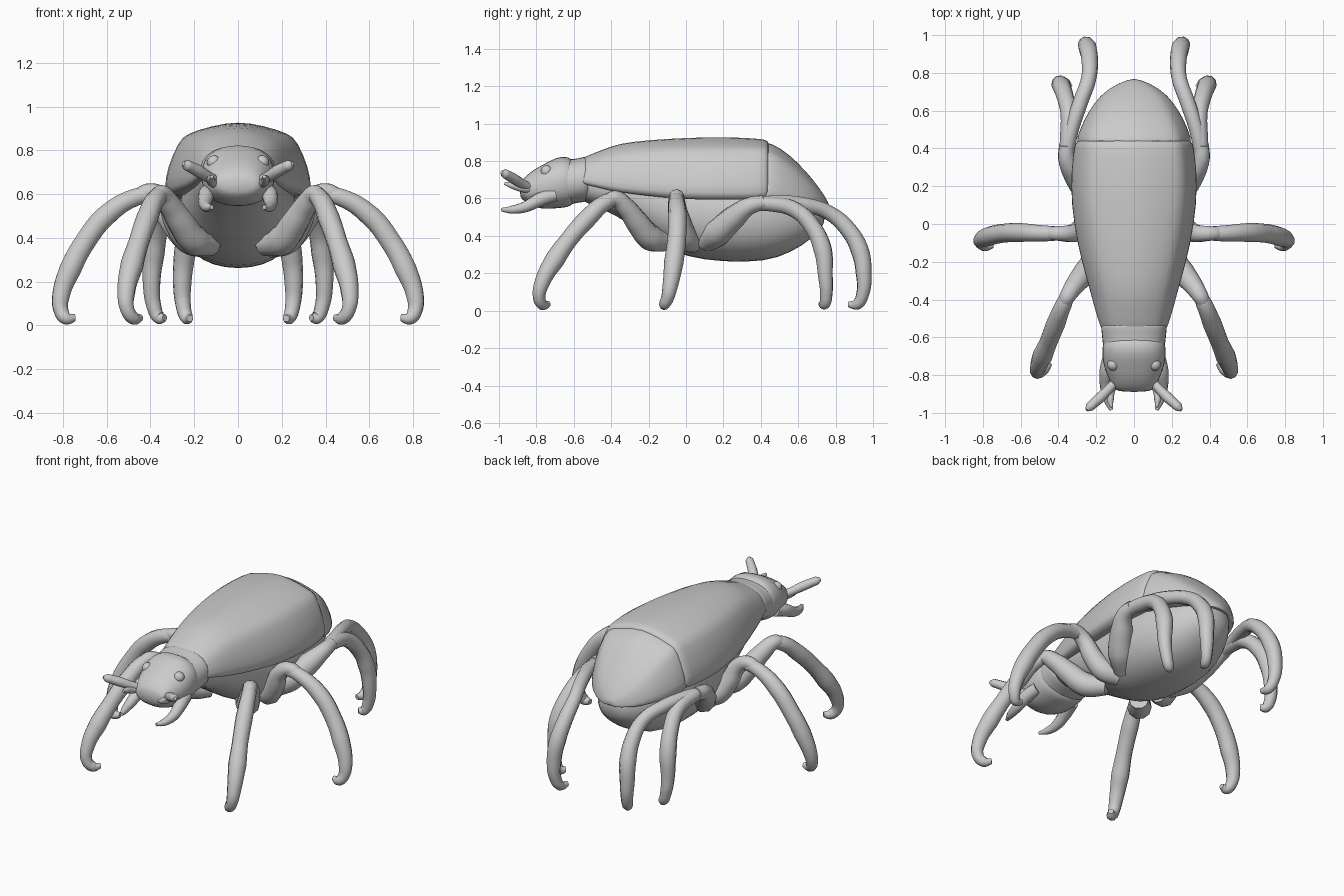
import bpy
import bmesh
from math import cos, sin, pi, copysign

default_cube = bpy.data.objects.get("Cube")
if default_cube:
    bpy.data.objects.remove(default_cube, do_unlink=True)

# One plain grey for the whole insect
grey = bpy.data.materials.new("plain grey")
grey.use_nodes = True
grey_value = (0.6, 0.6, 0.6, 1)
grey.diffuse_color = grey_value
grey.node_tree.nodes["Principled BSDF"].inputs["Base Color"].default_value = grey_value


def finish(obj, sharp_angle=pi / 3):
    """Colour and smooth one finished part."""
    obj.data.materials.append(grey)
    bpy.ops.object.select_all(action="DESELECT")
    obj.select_set(True)
    bpy.context.view_layer.objects.active = obj
    bpy.ops.object.shade_smooth_by_angle(angle=sharp_angle)
    return obj


def loft(name, stations, front_section, back_section):
    """Skin a blend of two sections along y; a station is y, half width, low z, high z."""
    bm = bmesh.new()
    rings = []
    for step, (y, half, low, high) in enumerate(stations):
        blend = step / (len(stations) - 1)
        ring = []
        for (u0, v0), (u1, v1) in zip(front_section, back_section):
            u = u0 + (u1 - u0) * blend
            v = v0 + (v1 - v0) * blend
            ring.append(bm.verts.new((u * half, y, low + v * (high - low))))
        rings.append(ring)
    count = len(front_section)
    for first, second in zip(rings, rings[1:]):
        for i in range(count):
            j = (i + 1) % count
            bm.faces.new((first[i], first[j], second[j], second[i]))
    bm.faces.new(rings[0])
    bm.faces.new(rings[-1])
    bmesh.ops.recalc_face_normals(bm, faces=bm.faces)
    mesh = bpy.data.meshes.new(name)
    bm.to_mesh(mesh)
    bm.free()
    obj = bpy.data.objects.new(name, mesh)
    bpy.context.collection.objects.link(obj)
    rounding = obj.modifiers.new("rounding", "SUBSURF")
    rounding.levels = rounding.render_levels = 1
    finish(obj)


def limb(name, points):
    """Tapered round tubes on both sides; a point is x, y, z, radius."""
    for side, sign in (("left", 1), ("right", -1)):
        curve = bpy.data.curves.new(name, "CURVE")
        curve.dimensions = "3D"
        curve.bevel_depth = 1
        curve.bevel_resolution = 3
        curve.resolution_u = 6
        curve.use_fill_caps = True
        spline = curve.splines.new("BEZIER")
        spline.bezier_points.add(len(points) - 1)
        for knot, (x, y, z, radius) in zip(spline.bezier_points, points):
            knot.co = (sign * x, y, z)
            knot.radius = radius
            knot.handle_left_type = knot.handle_right_type = "AUTO"
        obj = bpy.data.objects.new(side + "_" + name, curve)
        bpy.context.collection.objects.link(obj)
        bpy.ops.object.select_all(action="DESELECT")
        obj.select_set(True)
        bpy.context.view_layer.objects.active = obj
        bpy.ops.object.convert(target="MESH")
        finish(bpy.context.object)


def ball(name, centre, radius):
    bpy.ops.mesh.primitive_uv_sphere_add(segments=16, ring_count=10, radius=radius, location=centre)
    bpy.context.object.name = name
    finish(bpy.context.object)


def rounded(power, count=16):
    """Closed superellipse in the unit square, u across and v up."""
    angles = [2 * pi * i / count for i in range(count)]
    squash = lambda t: copysign(abs(t) ** power, t)
    return [(squash(cos(a)), 0.5 + squash(sin(a)) / 2) for a in angles]


def roof(shoulder):
    """Closed shell section: flat underside, thin lip, given shoulder points, mirrored."""
    half = [(0.5, 0.03), (0.93, -0.01), (1.01, 0.08)] + shoulder
    return half + [(0, 1.01)] + [(-u, v) for u, v in reversed(half)]


soft_roof = roof([(0.96, 0.35), (0.84, 0.63), (0.66, 0.82), (0.36, 0.96)])
crisp_roof = roof([(0.97, 0.4), (0.79, 0.8), (0.72, 0.85), (0.36, 0.94)])

# Wing covers, soft in front and shouldered behind, with a rear cap almost flush under them
loft("wing_covers", [
    (-.59, .165, .68, .8), (-.54, .18, .675, .825), (-.45, .21, .65, .86), (-.36, .232, .63, .897),
    (-.2, .28, .61, .915), (0, .323, .59, .928), (.2, .34, .59, .932), (.36, .328, .59, .926),
    (.43, .313, .595, .918), (.45, .303, .6, .905)], soft_roof, crisp_roof)
loft("rear_cap", [
    (.36, .325, .585, .918), (.46, .305, .58, .902), (.55, .268, .565, .84),
    (.64, .215, .555, .75), (.72, .14, .545, .65), (.77, .02, .54, .565)], crisp_roof, soft_roof)

# Belly and chest
oval = rounded(0.9)
loft("belly", [
    (-.62, .14, .6, .76), (-.45, .18, .55, .78), (-.3, .21, .46, .78), (-.14, .24, .35, .78),
    (0, .265, .28, .76), (.2, .285, .255, .75), (.42, .27, .255, .75), (.56, .22, .305, .7),
    (.68, .15, .385, .64), (.75, .07, .47, .58)], oval, oval)

# Neck ring and head
block = rounded(0.85)
loft("neck", [
    (-.7, .14, .57, .8), (-.65, .168, .56, .815), (-.6, .172, .57, .81),
    (-.55, .178, .58, .825), (-.5, .18, .58, .83)], oval, block)
loft("head", [
    (-.89, .09, .61, .68), (-.865, .115, .58, .715), (-.81, .14, .55, .76), (-.75, .165, .54, .79),
    (-.69, .172, .545, .825), (-.63, .17, .55, .828), (-.59, .15, .57, .8)], oval, block)
for side, sign in (("left", 1), ("right", -1)):
    ball(side + "_eye", (sign * .11, -.745, .745), .032)

# Mouthparts and antennae
limb("antenna", [
    (.07, -.8, .65, .02), (.12, -.86, .67, .024), (.18, -.92, .705, .028),
    (.235, -.97, .733, .024), (.25, -.985, .74, .01)])
limb("jaw", [
    (.13, -.7, .62, .036), (.145, -.78, .595, .038), (.15, -.86, .555, .03),
    (.14, -.93, .54, .022), (.12, -.985, .54, .01)])
limb("feeler", [
    (.1, -.83, .65, .022), (.12, -.88, .655, .021), (.125, -.93, .67, .018), (.12, -.97, .68, .008)])

# Front legs: thigh, then shin with hooked foot
limb("front_thigh", [
    (.12, -.1, .37, .055), (.2, -.19, .39, .07), (.26, -.26, .47, .064), (.31, -.32, .55, .053),
    (.35, -.38, .6, .043), (.37, -.42, .59, .036)])
limb("front_shin", [
    (.335, -.35, .6, .03), (.37, -.42, .585, .043), (.415, -.53, .49, .05), (.455, -.63, .375, .047),
    (.485, -.7, .275, .053), (.51, -.765, .16, .042), (.505, -.785, .07, .033),
    (.475, -.765, .032, .03), (.445, -.735, .035, .016)])

# Middle legs
limb("middle_thigh", [
    (.14, .04, .36, .055), (.22, 0, .39, .066), (.28, -.03, .47, .058), (.33, -.05, .57, .048),
    (.4, -.05, .61, .04), (.46, -.05, .59, .034)])
limb("middle_shin", [
    (.37, -.05, .6, .035), (.47, -.05, .585, .042), (.605, -.045, .5, .05), (.7, -.05, .38, .05),
    (.765, -.065, .26, .052), (.81, -.085, .13, .041), (.808, -.1, .065, .034),
    (.785, -.115, .033, .03), (.745, -.11, .035, .016)])

# Rear legs: one shared thigh forks into an outer and an inner shin
limb("rear_thigh", [
    (.16, .1, .37, .06), (.24, .17, .42, .075), (.31, .26, .5, .065), (.355, .34, .56, .047),
    (.36, .42, .58, .038)])
limb("outer_rear_shin", [
    (.36, .34, .57, .038), (.35, .46, .57, .042), (.345, .58, .54, .044), (.365, .675, .45, .046),
    (.385, .73, .33, .05), (.395, .745, .19, .04), (.385, .75, .09, .034),
    (.36, .74, .035, .03), (.335, .72, .035, .016)])
limb("inner_rear_shin", [
    (.36, .36, .57, .038), (.33, .5, .58, .038), (.285, .64, .565, .04), (.24, .77, .52, .04),
    (.235, .87, .43, .045), (.245, .93, .32, .049), (.255, .95, .2, .043),
    (.25, .945, .09, .035), (.235, .915, .035, .03), (.22, .87, .032, .016)])
